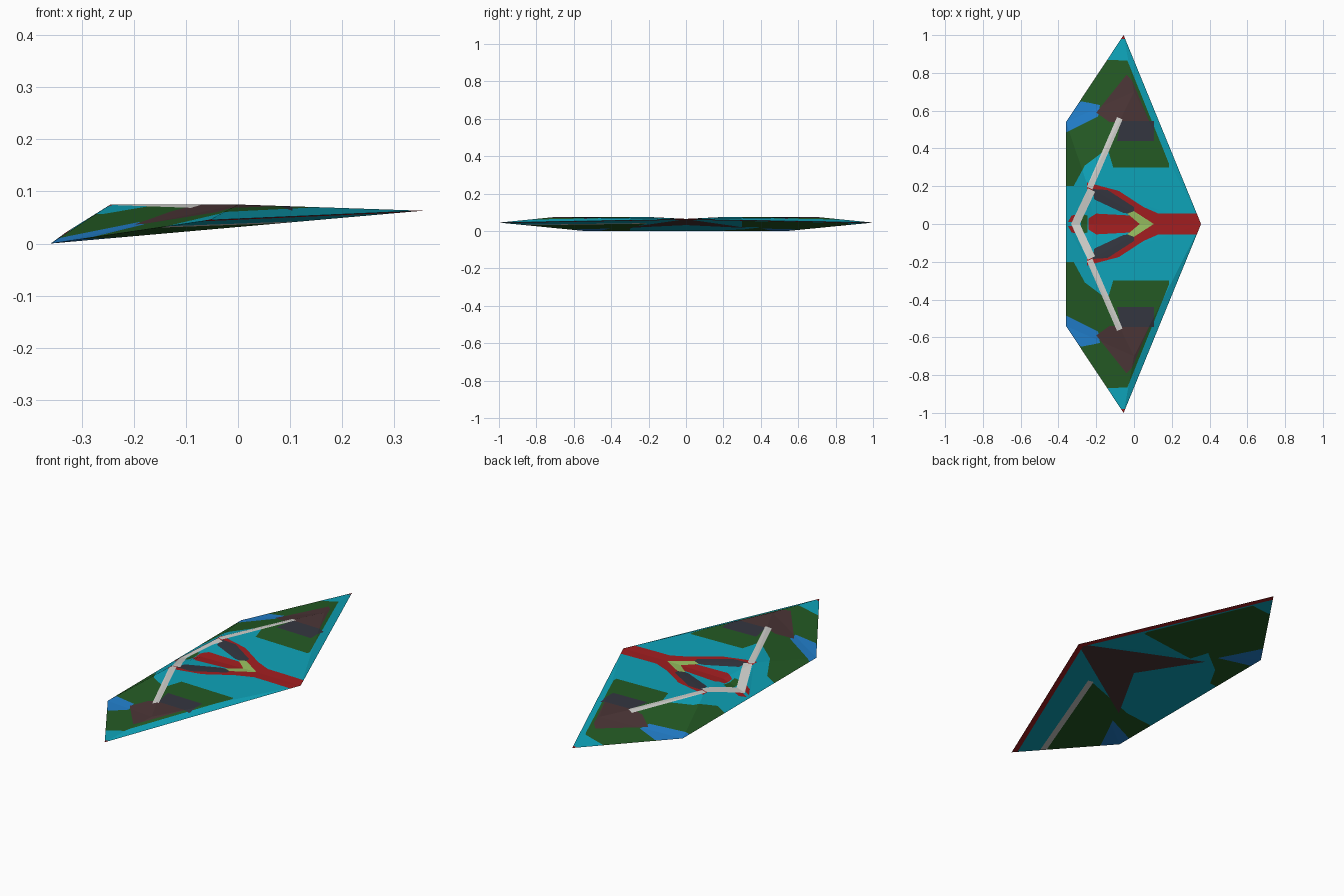
import bpy, bmesh
from mathutils import Vector

if "Cube" in bpy.data.objects:
    bpy.data.objects.remove(bpy.data.objects["Cube"])


def lin(c):
    c /= 255
    return c / 12.92 if c <= 0.04045 else ((c + 0.055) / 1.055) ** 2.4


COLOURS = {
    "teal": (14, 164, 186), "forest_green": (36, 90, 36), "red": (162, 30, 32),
    "brown": (75, 53, 54), "slate": (52, 54, 64), "blue": (34, 128, 205),
    "white": (208, 208, 204), "lime": (152, 192, 96),
}
NAMES = list(COLOURS)
MATS = []
for name, rgb in COLOURS.items():
    m = bpy.data.materials.new(name)
    m.diffuse_color = (*[lin(c) for c in rgb], 1)
    m.use_nodes = True
    m.node_tree.nodes["Principled BSDF"].inputs["Base Color"].default_value = m.diffuse_color
    MATS.append(m)


def inside(p, poly):
    hit = False
    for a, b in zip(poly, poly[1:] + poly[:1]):
        if (a[1] > p.y) != (b[1] > p.y):
            if p.x < a[0] + (p.y - a[1]) / (b[1] - a[1]) * (b[0] - a[0]):
                hit = not hit
    return hit


def paint(bm, colour, poly):
    """Cut the skin along a plan-view outline and colour the faces within it."""
    for a, b in zip(poly, poly[1:] + poly[:1]):
        d = Vector((b[0] - a[0], b[1] - a[1], 0))
        bmesh.ops.bisect_plane(
            bm, geom=bm.verts[:] + bm.edges[:] + bm.faces[:], dist=1e-5,
            plane_co=(a[0], a[1], 0), plane_no=(-d.y, d.x, 0))
    for f in bm.faces:
        if inside(f.calc_center_median(), poly):
            f.material_index = NAMES.index(colour)


def strip(a, b, w):
    """Plan-view outline of a straight stripe."""
    a, b = Vector(a), Vector(b)
    d = (b - a).normalized() * w / 2
    n = Vector((-d.y, d.x))
    return [tuple(p) for p in (a + n, b + n, b - n, a - n)]


def skin(points, faces):
    bm = bmesh.new()
    vs = {k: bm.verts.new(p) for k, p in points.items()}
    for f in faces:
        bm.faces.new([vs[k] for k in f.split()])
    return bm


def finish(bm, name):
    me = bpy.data.meshes.new(name)
    bm.to_mesh(me)
    bm.free()
    for m in MATS:
        me.materials.append(m)
    ob = bpy.data.objects.new(name, me)
    bpy.context.collection.objects.link(ob)
    return ob


nose, tip, corner = (0.355, 0, 0.063), (-0.055, 1, 0.045), (-0.36, 0.54, 0)

# Upper skin: faceted half wing with a shallow centre recess, mirrored
top = skin(
    {"nose": nose, "tip": tip, "corner": corner, "rear": (-0.36, 0, 0),
     "ridge": (-0.245, 0.2, 0.075), "outer": (0.0, 0.7, 0.075),
     "front": (0.10, 0, 0.065), "deck": (-0.21, 0, 0.060), "back": (-0.33, 0, 0.022)},
    ["nose tip outer", "nose outer ridge", "nose ridge front", "front ridge deck",
     "deck ridge back", "back ridge rear", "ridge corner rear",
     "ridge outer corner", "outer tip corner"])
GREEN = [(-0.11, 0.3), (0.185, 0.3), (0.185, 0.32), (-0.035, 0.865), (-0.16, 0.87),
         (-0.45, 0.5), (-0.45, 0.2), (-0.32, 0.2), (-0.26, 0.31), (-0.14, 0.4)]
BLUE = [(-0.37, 0.48), (-0.37, 0.56), (-0.28, 0.65), (-0.18, 0.63), (-0.19, 0.57)]
# wing patches
paint(top, "forest_green", GREEN)
paint(top, "blue", BLUE)
paint(top, "brown", [(-0.2, 0.59), (-0.04, 0.79), (-0.01, 0.76), (0.08, 0.545), (-0.13, 0.54)])
paint(top, "slate", [(-0.07, 0.545), (0.105, 0.545), (0.105, 0.44), (-0.09, 0.44)])
paint(top, "red", [(-0.2, 0.98), (0.1, 0.98), (0.1, 1.1), (-0.2, 1.1)])
# nose band and arms
paint(top, "red", [(0.4, -0.1), (0.4, 0.055), (0.13, 0.055), (0.05, 0.09), (-0.08, 0.175),
                   (-0.25, 0.22), (-0.25, 0.18), (-0.1, 0.14), (0.0, 0.06), (0.1, -0.1)])
# centre recess
paint(top, "slate", [(-0.22, 0.185), (-0.14, 0.18), (0.0, 0.09), (0.0, 0.05), (-0.06, 0.06), (-0.21, 0.13)])
paint(top, "red", [(-0.24, -0.1), (-0.02, -0.1), (-0.02, 0.045), (-0.2, 0.055), (-0.24, 0.03)])
paint(top, "red", [(-0.02, -0.1), (0.1, -0.1), (0.1, 0.02), (-0.02, 0.045)])
paint(top, "lime", [(0.105, 0), (0.0, 0.068), (-0.035, 0.055), (0.03, 0)])
paint(top, "forest_green", [(-0.28, -0.1), (-0.245, -0.1), (-0.245, 0.045), (-0.265, 0.05), (-0.28, 0.02)])
paint(top, "red", [(-0.35, 0.01), (-0.32, 0.01), (-0.3, 0.05), (-0.33, 0.045)])
# white stripes
paint(top, "white", strip((-0.235, 0.19), (-0.075, 0.56), 0.032))
paint(top, "white", strip((-0.315, -0.01), (-0.225, 0.18), 0.042))
upper = finish(top, "upper_skin")
mod = upper.modifiers.new("mirror", "MIRROR")
mod.use_axis = (False, True, False)
mod.use_clip = True


# Underside: shallow keel made of three flat panels
def flip(p):
    return (p[0], -p[1], *p[2:])


low = skin({"n": nose, "t1": tip, "c1": corner, "t2": flip(tip), "c2": flip(corner)},
           ["n c1 t1", "n c2 c1", "n t2 c2"])
UNDER = [
    ("blue", [(-0.2, 0.4), (-0.37, 0.47), (-0.37, 0.56), (-0.31, 0.63)]),
    ("brown", [(0.36, 0), (-0.18, 0.33), (0.0, 0)]),
    ("red", strip((0.355, 0), (-0.055, 1), 0.05)),
]
paint(low, "forest_green", GREEN)
paint(low, "forest_green", [(0.1, -0.21), (-0.15, -0.88), (-0.45, -0.5), (-0.45, -0.3), (-0.21, -0.3)])
for colour, poly in UNDER:
    paint(low, colour, poly)
    paint(low, colour, [flip(p) for p in poly])
paint(low, "white", strip((0.1, -0.21), (-0.15, -0.88), 0.028))
finish(low, "underside_skin")
